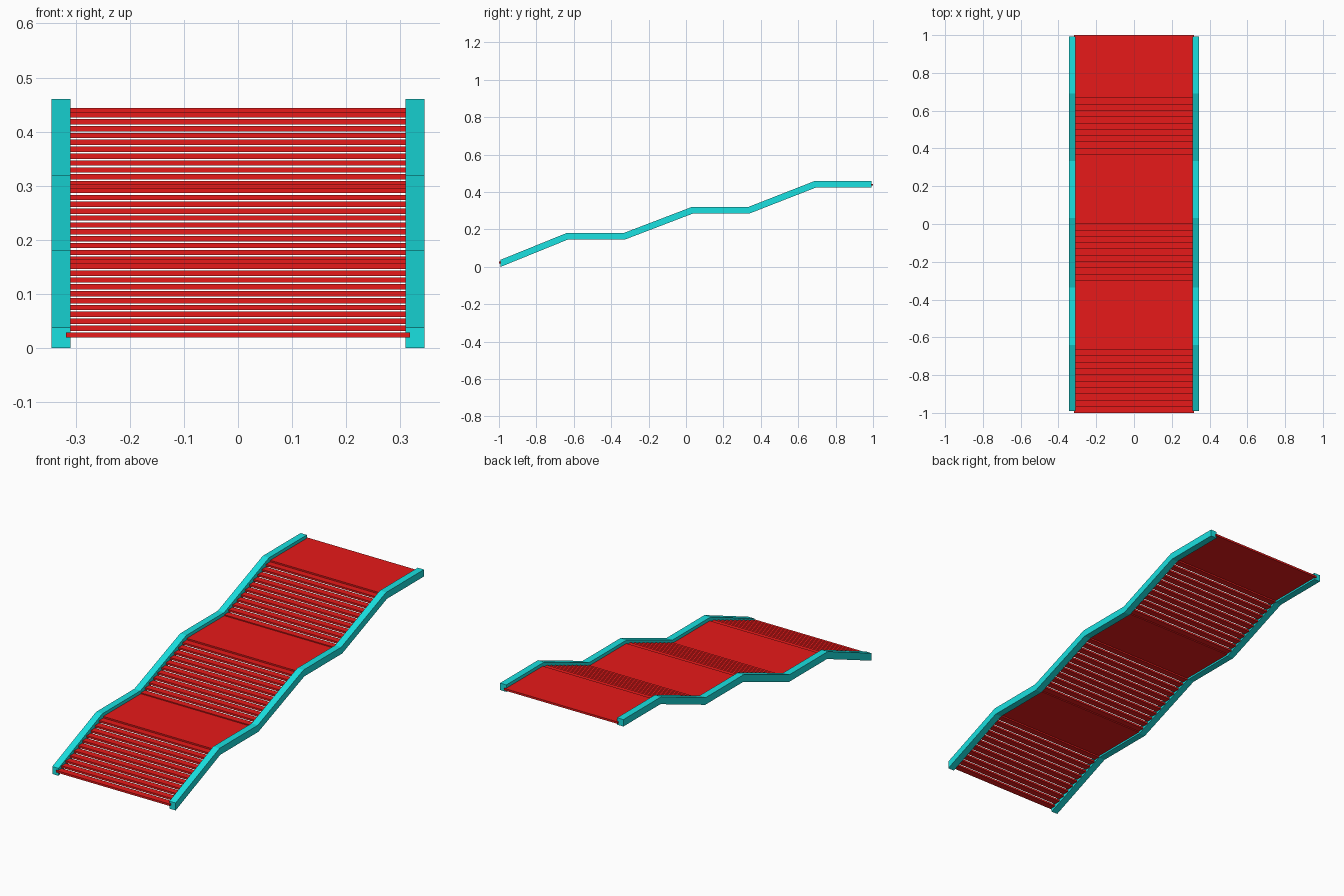
import bpy, bmesh
from mathutils import Vector

if "Cube" in bpy.data.objects:
    bpy.data.objects.remove(bpy.data.objects["Cube"])


def material(name, color):
    m = bpy.data.materials.new(name)
    m.diffuse_color = color
    m.use_nodes = True
    m.node_tree.nodes["Principled BSDF"].inputs["Base Color"].default_value = m.diffuse_color
    return m


RED = material("red", (0.8, 0.01, 0.01, 1))
TEAL = material("teal", (0.01, 0.75, 0.75, 1))


def finish(name, bm, mat):
    bmesh.ops.recalc_face_normals(bm, faces=bm.faces)
    me = bpy.data.meshes.new(name)
    bm.to_mesh(me)
    bm.free()
    me.materials.append(mat)
    ob = bpy.data.objects.new(name, me)
    bpy.context.collection.objects.link(ob)
    return ob


def slab(name, y0, y1, z):
    bm = bmesh.new()
    bmesh.ops.create_cube(bm, size=1)
    for v in bm.verts:
        v.co = Vector((v.co.x * 0.636, (y0 + y1) / 2 + v.co.y * (y1 - y0), z + v.co.z * 0.0098))
    return finish(name, bm, RED)


# Side rails: mitred strip along a centre path, mirrored across x
PATH = [(-0.991, 0.0188), (-0.637, 0.1625), (-0.332, 0.1625), (0.034, 0.3025),
        (0.336, 0.3025), (0.694, 0.4425), (0.993, 0.4425)]
THICK = 0.035
pts = [Vector(p) for p in PATH]
bm = bmesh.new()
rings = []
for i, p in enumerate(pts):
    d_in = (p - pts[i - 1]).normalized() if i else (pts[1] - p).normalized()
    d_out = (pts[i + 1] - p).normalized() if i < len(pts) - 1 else d_in
    normal = Vector((-d_in.y, d_in.x))
    miter = (normal + Vector((-d_out.y, d_out.x))).normalized()
    if i == 0:
        miter = Vector((0, 1))       # vertical cut at the foot
    off = miter * (THICK / 2 / miter.dot(normal))
    a, b = p + off, p - off
    rings.append([bm.verts.new(c) for c in
                  ((0.31, *a), (0.345, *a), (0.345, *b), (0.31, *b))])
for r, s in zip(rings, rings[1:]):
    for j in range(4):
        k = (j + 1) % 4
        bm.faces.new((r[j], r[k], s[k], s[j]))
bm.faces.new(rings[0])
bm.faces.new(rings[-1])
rail = finish("side_rails", bm, TEAL)
rail.modifiers.new("mirror", 'MIRROR').use_axis = (True, False, False)

# Three flights of eleven thin treads, each ending in a flat landing
PITCH, RISE, STEPS = 1 / 30, 0.14, 11
for f in range(3):
    y = -1 + f * 2 / 3
    z = 0.0185 + f * RISE
    for k in range(STEPS):
        slab(f"tread_{f}_{k}", y + k * PITCH, y + (k + 1) * PITCH,
             z + RISE * (k + 0.4) / STEPS)
    slab(f"landing_{f}", y + STEPS * PITCH, y + 2 / 3, z + RISE)
